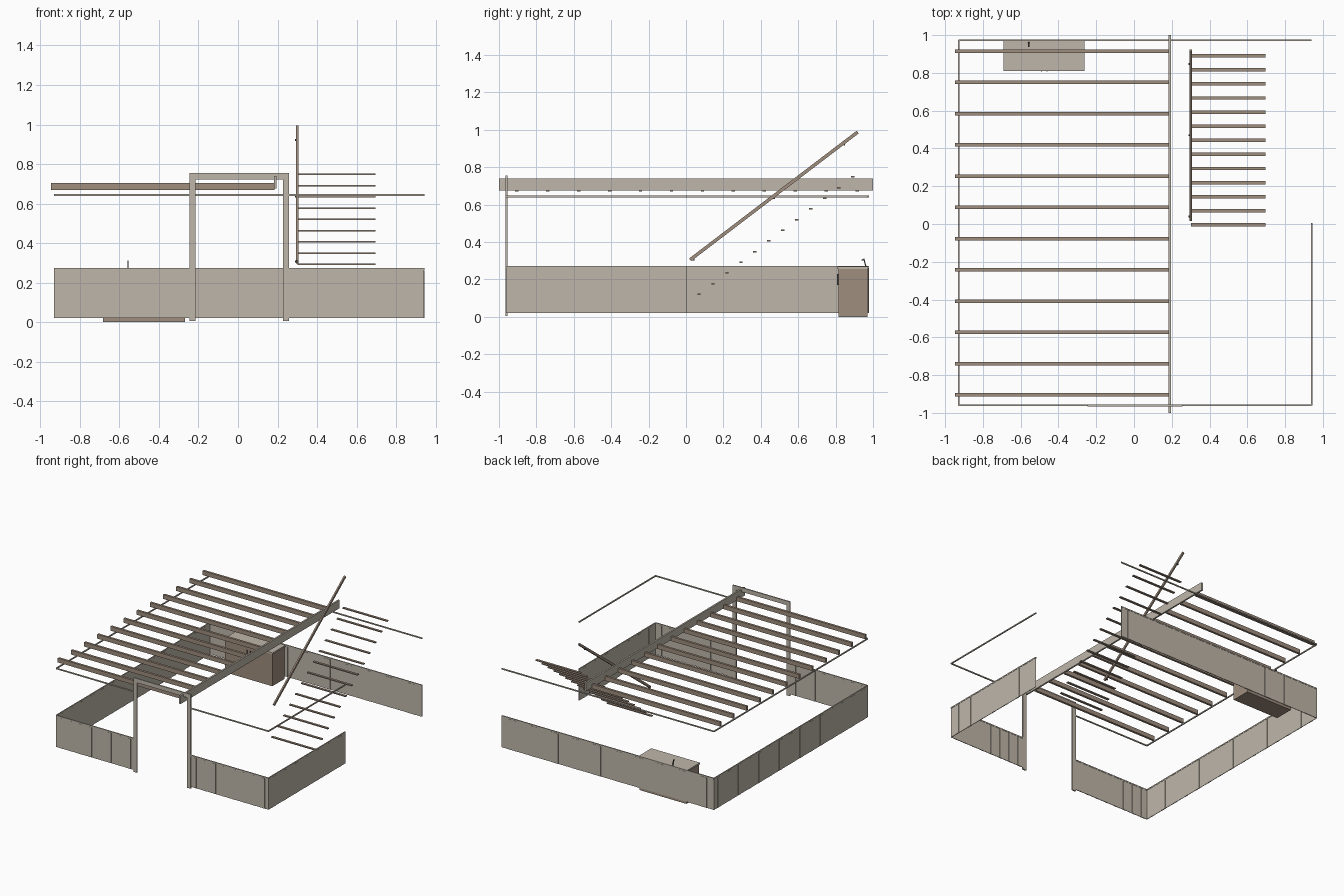
import bpy
import bmesh
from math import atan2, hypot
from mathutils import Matrix, Vector

old = bpy.data.objects.get("Cube")
if old:
    bpy.data.objects.remove(old, do_unlink=True)


def material(name, rgb):
    m = bpy.data.materials.new(name)
    m.use_nodes = True
    m.diffuse_color = (*rgb, 1)
    m.node_tree.nodes["Principled BSDF"].inputs["Base Color"].default_value = (*rgb, 1)
    return m


beige = material("warm beige", (0.52, 0.47, 0.40))
brown = material("timber brown", (0.35, 0.27, 0.21))
dark = material("dark metal", (0.08, 0.075, 0.07))


def boxes(name, spans, mat, turn=None):
    """One object from a list of ((x0, x1), (y0, y1), (z0, z1)) boxes."""
    bm = bmesh.new()
    for span in spans:
        size = Vector([b - a for a, b in span])
        mid = Vector([(a + b) / 2 for a, b in span])
        bmesh.ops.create_cube(bm, size=1, matrix=Matrix.Translation(mid) @ Matrix.Diagonal(size.to_4d()))
    if turn:
        bm.transform(turn)
    mesh = bpy.data.meshes.new(name)
    bm.to_mesh(mesh)
    bm.free()
    mesh.materials.append(mat)
    ob = bpy.data.objects.new(name, mesh)
    bpy.context.collection.objects.link(ob)
    return ob


def around(value, half):
    return (value - half, value + half)


LEFT, RIGHT, FRONT, BACK = -0.928, 0.94, -0.96, 0.974
WALL_Z = (0.02, 0.265)
RIB_Z = (0.02, 0.26)


def wall(name, along_x, start, end, across, pitch, rib):
    """Ribbed sheet wall with a cap and a thin rail floating above it."""
    def span(run, half, z):
        side = around(across, half)
        return (run, side, z) if along_x else (side, run, z)

    run = (start, end)
    count = max(1, round((end - start) / pitch))
    step = (end - start) / count
    parts = [span(run, 0.002, WALL_Z), span(run, 0.004, (0.263, 0.273))]
    parts += [span(around(start + step * (i + 0.5), rib / 2), 0.0035, RIB_Z) for i in range(count)]
    boxes(name + "_wall", parts, beige)
    boxes(name + "_upper_rail", [span(run, 0.004, (0.639, 0.648))], beige)


# Enclosure walls, with a doorway at the front and an open right rear side
wall("front_west", True, LEFT, -0.24, FRONT, 0.085, 0.026)
wall("front_east", True, 0.25, RIGHT, FRONT, 0.085, 0.026)
wall("back", True, LEFT, RIGHT, BACK, 0.19, 0.065)
wall("west", False, FRONT, BACK, LEFT, 0.13, 0.04)
wall("east", False, FRONT, 0.005, RIGHT, 0.13, 0.04)

# Door frame
frame_y = around(FRONT, 0.005)
boxes("door_frame", [
    ((-0.246, -0.215), frame_y, (0.005, 0.755)),
    ((0.227, 0.258), frame_y, (0.005, 0.755)),
    ((-0.215, 0.227), frame_y, (0.722, 0.755)),
], beige)

# Roof beam and rafters
boxes("ridge_beam", [((0.182, 0.195), (-1, 1), (0.675, 0.74))], beige)
boxes("rafters", [((-0.947, 0.184), around(-0.905 + 0.1655 * i, 0.009), (0.669, 0.703))
                  for i in range(12)], brown)

# Open stair treads
boxes("stair_treads", [((0.302, 0.695), around(-0.005 + 0.0747 * i, 0.009),
                        around(0.064 + 0.057 * i, 0.004)) for i in range(13)], brown)

# Sloping handrail with its brackets
low, high = Vector((0.3, 0.022, 0.305)), Vector((0.3, 0.918, 0.988))
rise = high - low
slope = Matrix.Translation((low + high) / 2) @ Matrix.Rotation(atan2(rise.z, rise.y), 4, "X")
half = hypot(rise.y, rise.z) / 2
boxes("handrail", [(around(0, 0.006), (-half, half), around(0, 0.009))], brown, slope)
brackets = []
for t in (0.02, 0.5, 0.92):
    p = low.lerp(high, t)
    brackets.append(((0.288, 0.302), around(p.y, 0.005), around(p.z - 0.011, 0.005)))
boxes("handrail_brackets", brackets, dark)

# Counter cabinet against the back wall
boxes("cabinet", [((-0.683, -0.268), (0.815, 0.97), (0, 0.256))], brown)
boxes("countertop", [((-0.69, -0.262), (0.81, 0.972), (0.256, 0.269))], beige)
boxes("cabinet_handles", [(around(x, 0.003), (0.808, 0.815), (0.17, 0.23))
                          for x in (-0.49, -0.46)], dark)

# Leaning tap with a short spout
lean = Matrix.Translation((-0.557, 0.962, 0.268)) @ Matrix.Rotation(0.25, 4, "X")
boxes("tap", [(around(0, 0.003), around(0, 0.003), (0, 0.045)),
              (around(0, 0.003), (-0.014, 0.003), (0.037, 0.043))], dark, lean)
